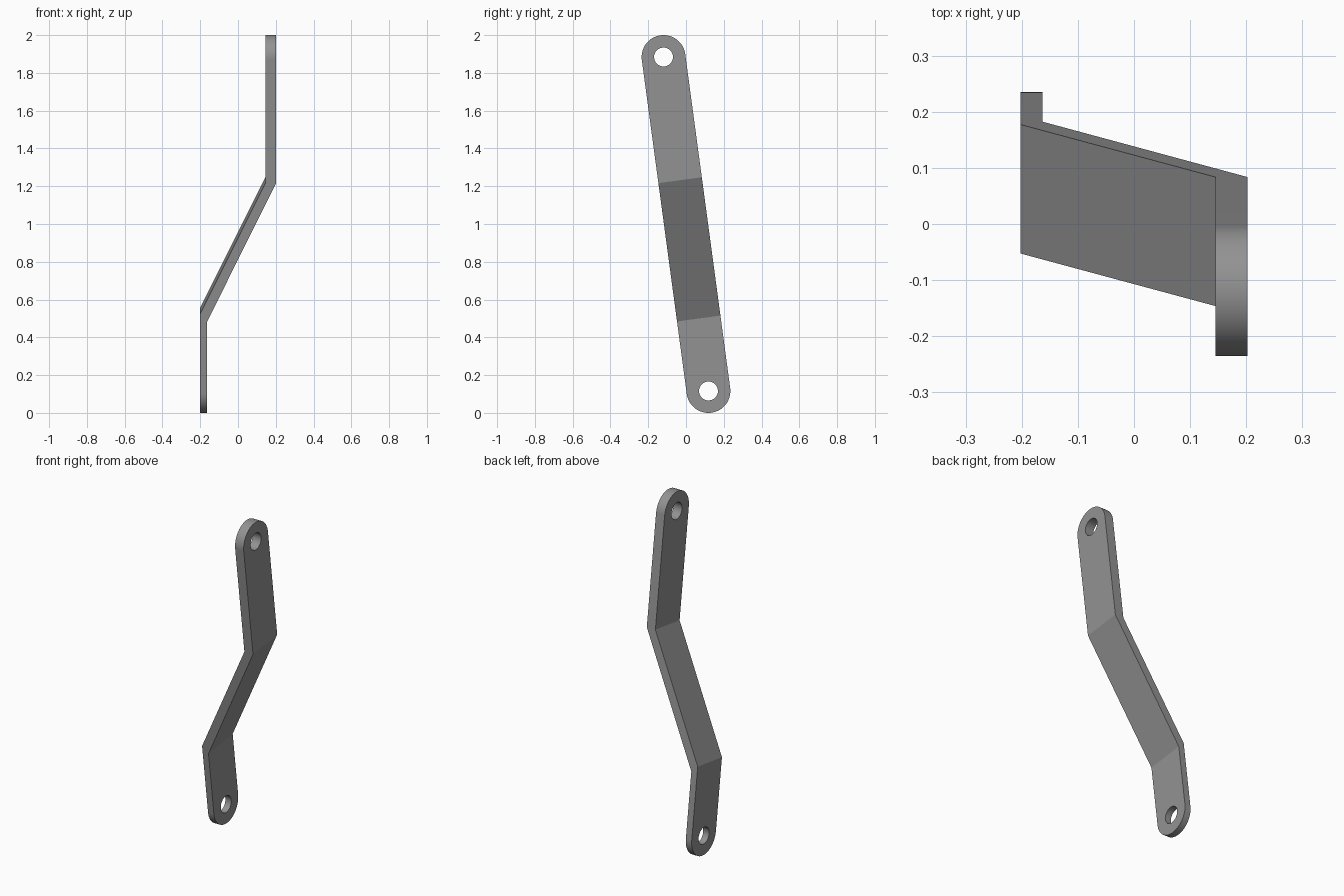
import bpy, bmesh, math
from mathutils import Matrix

if "Cube" in bpy.data.objects:
    bpy.data.objects.remove(bpy.data.objects["Cube"])

HALF = 0.892      # hole centre distance from the middle, along the bar
R = 0.116         # half width and end radius
HOLE = 0.05
TILT = math.atan2(0.119, 0.884)
SEG = 32


def prism(name, outline, depth):
    """Extrude a closed 3D outline by a vector and return the object."""
    bm = bmesh.new()
    face = bm.faces.new([bm.verts.new(p) for p in outline])
    new = bmesh.ops.extrude_face_region(bm, geom=[face])["geom"]
    moved = [v for v in new if isinstance(v, bmesh.types.BMVert)]
    bmesh.ops.translate(bm, verts=moved, vec=depth)
    bmesh.ops.recalc_face_normals(bm, faces=bm.faces)
    mesh = bpy.data.meshes.new(name)
    bm.to_mesh(mesh)
    bm.free()
    obj = bpy.data.objects.new(name, mesh)
    bpy.context.collection.objects.link(obj)
    return obj


def arc(radius, centre, start, sweep, count):
    return [(-0.5, radius * math.cos(start + sweep * i / count),
             centre + radius * math.sin(start + sweep * i / count))
            for i in range(count + 1)]


def cut(target, tool, operation):
    mod = target.modifiers.new(operation, 'BOOLEAN')
    mod.operation, mod.object, mod.solver = operation, tool, 'EXACT'
    tool.hide_render = True
    bpy.context.view_layer.objects.active = target
    bpy.ops.object.modifier_apply(modifier=mod.name)
    bpy.data.objects.remove(tool)


# Bent side profile: thin lower tab, sloping middle, thicker upper tab
profile = [(-0.202, -1.2), (-0.163, -1.2), (-0.163, -0.505), (0.202, 0.234),
           (0.202, 1.2), (0.145, 1.2), (0.145, 0.234), (-0.202, -0.467)]
bar = prism("bent_link_bar", [(x, -0.3, s) for x, s in profile], (0, 0.6, 0))

# Rounded ends
capsule = arc(R, HALF, 0, math.pi, SEG) + arc(R, -HALF, math.pi, math.pi, SEG)
cut(bar, prism("rounded_outline", capsule, (1, 0, 0)), 'INTERSECT')

# Bolt holes
for end in (-HALF, HALF):
    circle = arc(HOLE, end, 0, 2 * math.pi, 40)[:-1]
    cut(bar, prism("hole_cutter", circle, (1, 0, 0)), 'DIFFERENCE')

# Lean the bar and stand it on the ground
bar.data.transform(Matrix.Translation((0, 0, 1)) @ Matrix.Rotation(TILT, 4, 'X'))

steel = bpy.data.materials.new("grey_steel")
steel.diffuse_color = (0.29, 0.29, 0.29, 1)
steel.use_nodes = True
steel.node_tree.nodes["Principled BSDF"].inputs["Base Color"].default_value = steel.diffuse_color
bar.data.materials.clear()
bar.data.materials.append(steel)

bpy.ops.object.select_all(action='DESELECT')
bar.select_set(True)
bpy.context.view_layer.objects.active = bar
bpy.ops.object.shade_smooth_by_angle(angle=math.radians(15))
